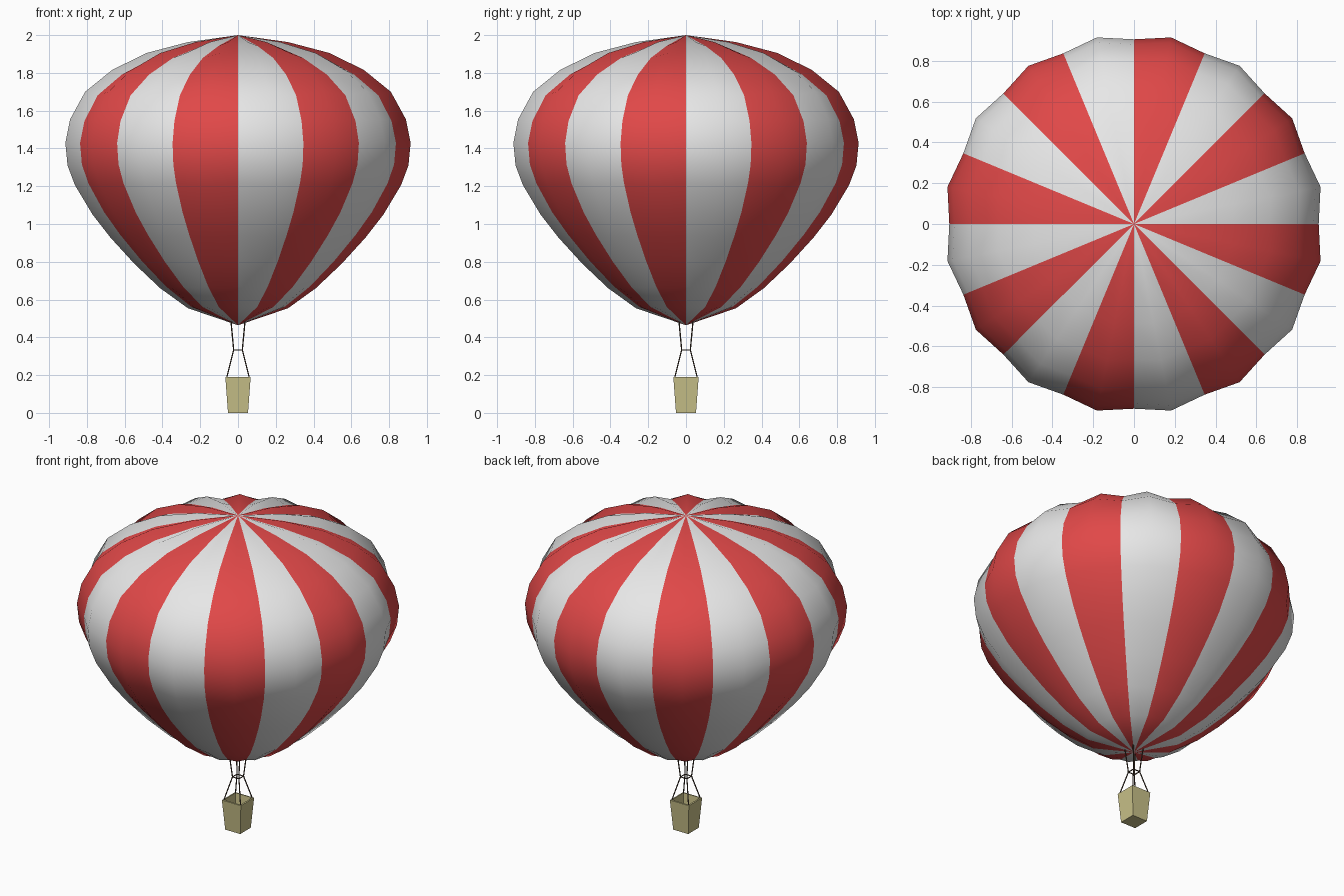
import bpy, bmesh, math
from mathutils import Vector

if "Cube" in bpy.data.objects:
    bpy.data.objects.remove(bpy.data.objects["Cube"])


def material(name, rgb):
    m = bpy.data.materials.new(name)
    m.diffuse_color = (*rgb, 1)
    m.use_nodes = True
    m.node_tree.nodes["Principled BSDF"].inputs["Base Color"].default_value = m.diffuse_color
    return m


WHITE = material("white fabric", (0.80, 0.80, 0.80))
RED = material("red fabric", (0.75, 0.065, 0.065))
WICKER = material("wicker", (0.58, 0.53, 0.25))
ROPE = material("dark rope", (0.07, 0.045, 0.03))


def make_object(name, bm, mats):
    bmesh.ops.recalc_face_normals(bm, faces=bm.faces)
    me = bpy.data.meshes.new(name)
    bm.to_mesh(me)
    bm.free()
    for m in mats:
        me.materials.append(m)
    ob = bpy.data.objects.new(name, me)
    bpy.context.collection.objects.link(ob)
    return ob


# Envelope: 16 striped gores, each two faces wide, bulging between the seams
GORES = 16
TOP, BOTTOM = (0, 2.0), (0, 0.464)
ROWS = [(0.27, 1.963), (0.495, 1.905), (0.68, 1.815), (0.825, 1.70), (0.906, 1.555),
        (0.932, 1.43), (0.92, 1.31), (0.88, 1.205), (0.785, 1.05), (0.69, 0.93),
        (0.56, 0.79), (0.42, 0.66), (0.27, 0.554)]
DEPTH = [0.02, 0.027, 0.028, 0.028, 0.028, 0.027, 0.026, 0.025, 0.022, 0.02, 0.016, 0.012, 0.008]

bm = bmesh.new()
full = [TOP] + ROWS + [BOTTOM]
rings = []
for k, (r, z) in enumerate(ROWS):
    tangent = Vector(full[k + 2]) - Vector(full[k])
    normal = Vector((-tangent.y, tangent.x)).normalized()
    seam = Vector((r, z)) - normal * DEPTH[k]
    ring = []
    for j in range(GORES * 2):
        a = math.pi * j / GORES
        pr, pz = (r, z) if j % 2 else seam
        ring.append(bm.verts.new((pr * math.cos(a), pr * math.sin(a), pz)))
    rings.append(ring)
top = bm.verts.new((0, 0, TOP[1]))
bottom = bm.verts.new((0, 0, BOTTOM[1]))
for j in range(GORES * 2):
    n = (j + 1) % (GORES * 2)
    strip = [bm.faces.new((top, rings[0][j], rings[0][n])),
             bm.faces.new((bottom, rings[-1][n], rings[-1][j]))]
    for a, b in zip(rings, rings[1:]):
        strip.append(bm.faces.new((a[j], b[j], b[n], a[n])))
    for f in strip:
        f.material_index = (j // 2) % 2
        f.smooth = True
make_object("envelope", bm, [WHITE, RED])

# Basket: open tapered box with thin walls
bm = bmesh.new()
bmesh.ops.create_cube(bm, size=1)
for v in bm.verts:
    up = v.co.z > 0
    half = 0.067 if up else 0.053
    v.co = Vector((math.copysign(half, v.co.x), math.copysign(half, v.co.y), 0.19 if up else 0.0))
lid = max(bm.faces, key=lambda f: f.calc_center_median().z)
bmesh.ops.delete(bm, geom=[lid], context='FACES_ONLY')
basket = make_object("basket", bm, [WICKER])
wall = basket.modifiers.new("wall", 'SOLIDIFY')
wall.thickness = 0.009
wall.offset = -1
wall.use_even_offset = True


# Ropes and the square spreader frame
def rods(name, segments, radius):
    bm = bmesh.new()
    for p, q in segments:
        p, q = Vector(p), Vector(q)
        d = q - p
        new = bmesh.ops.create_cone(bm, cap_ends=True, segments=6, radius1=radius,
                                    radius2=radius, depth=d.length)["verts"]
        bmesh.ops.rotate(bm, verts=new, matrix=d.to_track_quat('Z', 'Y').to_matrix())
        bmesh.ops.translate(bm, verts=new, vec=(p + q) / 2)
    return make_object(name, bm, [ROPE])


corners = [(1, 1), (-1, 1), (-1, -1), (1, -1)]


def at(c, s, z):
    return (c[0] * s, c[1] * s, z)


rods("lower_ropes", [(at(c, 0.060, 0.185), at(c, 0.023, 0.333)) for c in corners], 0.0035)
rods("upper_ropes", [(at(c, 0.023, 0.333), at(c, 0.037, 0.485)) for c in corners], 0.0035)
rods("spreader_frame", [(at(c, 0.023, 0.333), at(corners[i - 1], 0.023, 0.333))
                        for i, c in enumerate(corners)], 0.0035)
